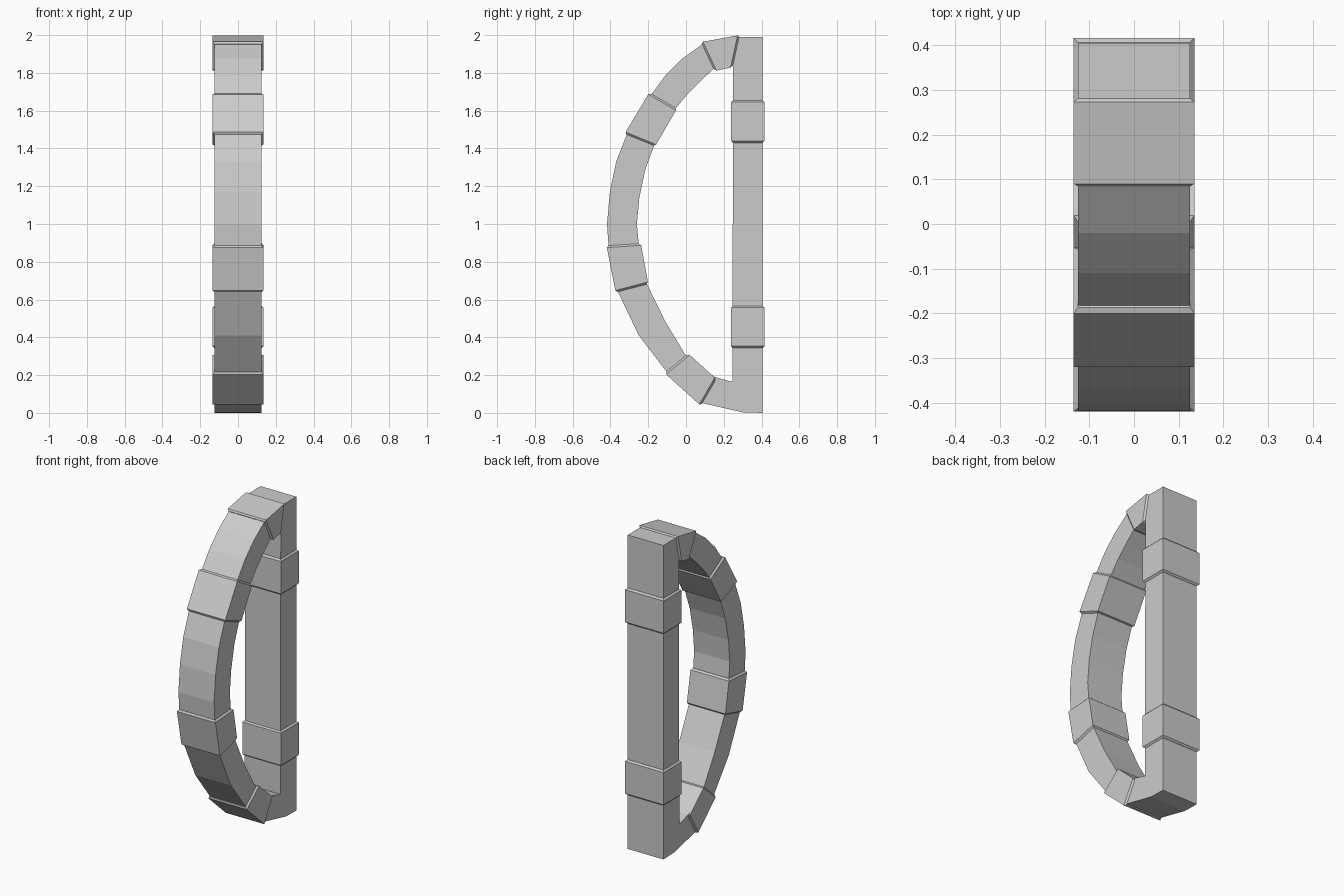
import bpy, bmesh

BAR_X, BAND_X = 0.125, 0.135


def loft(name, pairs, hx, closed=False, bevel=0.0):
    """Rectangular bar through (outer, inner) point pairs in the YZ plane."""
    bm = bmesh.new()
    rings = []
    for oy, oz, iy, iz in pairs:
        rings.append([bm.verts.new(p) for p in
                      ((-hx, oy, oz), (hx, oy, oz), (hx, iy, iz), (-hx, iy, iz))])
    n = len(rings)
    for k in range(n if closed else n - 1):
        a, b = rings[k], rings[(k + 1) % n]
        for j in range(4):
            m = (j + 1) % 4
            bm.faces.new((a[j], a[m], b[m], b[j]))
    if not closed:
        caps = [bm.faces.new(rings[0]), bm.faces.new(rings[-1])]
        if bevel:
            edges = list({e for f in caps for e in f.edges})
            bmesh.ops.bevel(bm, geom=edges, offset=bevel, segments=1,
                            affect='EDGES', profile=0.5)
    bmesh.ops.recalc_face_normals(bm, faces=bm.faces)
    mesh = bpy.data.meshes.new(name)
    bm.to_mesh(mesh)
    bm.free()
    ob = bpy.data.objects.new(name, mesh)
    bpy.context.collection.objects.link(ob)
    return ob


# D-shaped frame: curved bow closed by the straight post
loft("frame", [
    (0.405, 0.00, 0.245, 0.165),
    (0.30, 0.003, 0.24, 0.166),
    (0.085, 0.052, 0.152, 0.19),
    (-0.102, 0.217, 0.00, 0.302),
    (-0.25, 0.41, -0.11, 0.485),
    (-0.362, 0.645, -0.208, 0.685),
    (-0.410, 0.88, -0.25, 0.89),
    (-0.418, 1.00, -0.26, 1.00),
    (-0.403, 1.17, -0.247, 1.14),
    (-0.37, 1.33, -0.215, 1.29),
    (-0.313, 1.475, -0.167, 1.42),
    (-0.188, 1.68, -0.06, 1.605),
    (-0.11, 1.785, 0.01, 1.69),
    (-0.02, 1.875, 0.08, 1.76),
    (0.087, 1.952, 0.145, 1.82),
    (0.28, 1.99, 0.25, 1.838),
    (0.405, 1.99, 0.25, 1.838),
], BAR_X, closed=True)

# Raised bands around the bow and the post
bands = {
    "bow_band_top": [(0.283, 2.0, 0.246, 1.83), (0.08, 1.963, 0.152, 1.81)],
    "bow_band_upper": [(-0.195, 1.695, -0.048, 1.61), (-0.325, 1.478, -0.163, 1.412)],
    "bow_band_middle": [(-0.421, 0.885, -0.239, 0.897), (-0.372, 0.638, -0.2, 0.683)],
    "bow_band_lower": [(-0.112, 0.21, 0.012, 0.314), (0.078, 0.038, 0.16, 0.18)],
    "post_band_top": [(0.416, 1.655, 0.238, 1.655), (0.416, 1.43, 0.238, 1.43)],
    "post_band_bottom": [(0.416, 0.567, 0.238, 0.567), (0.416, 0.343, 0.238, 0.343)],
}
for name, pairs in bands.items():
    loft(name, pairs, BAND_X, bevel=0.01)
